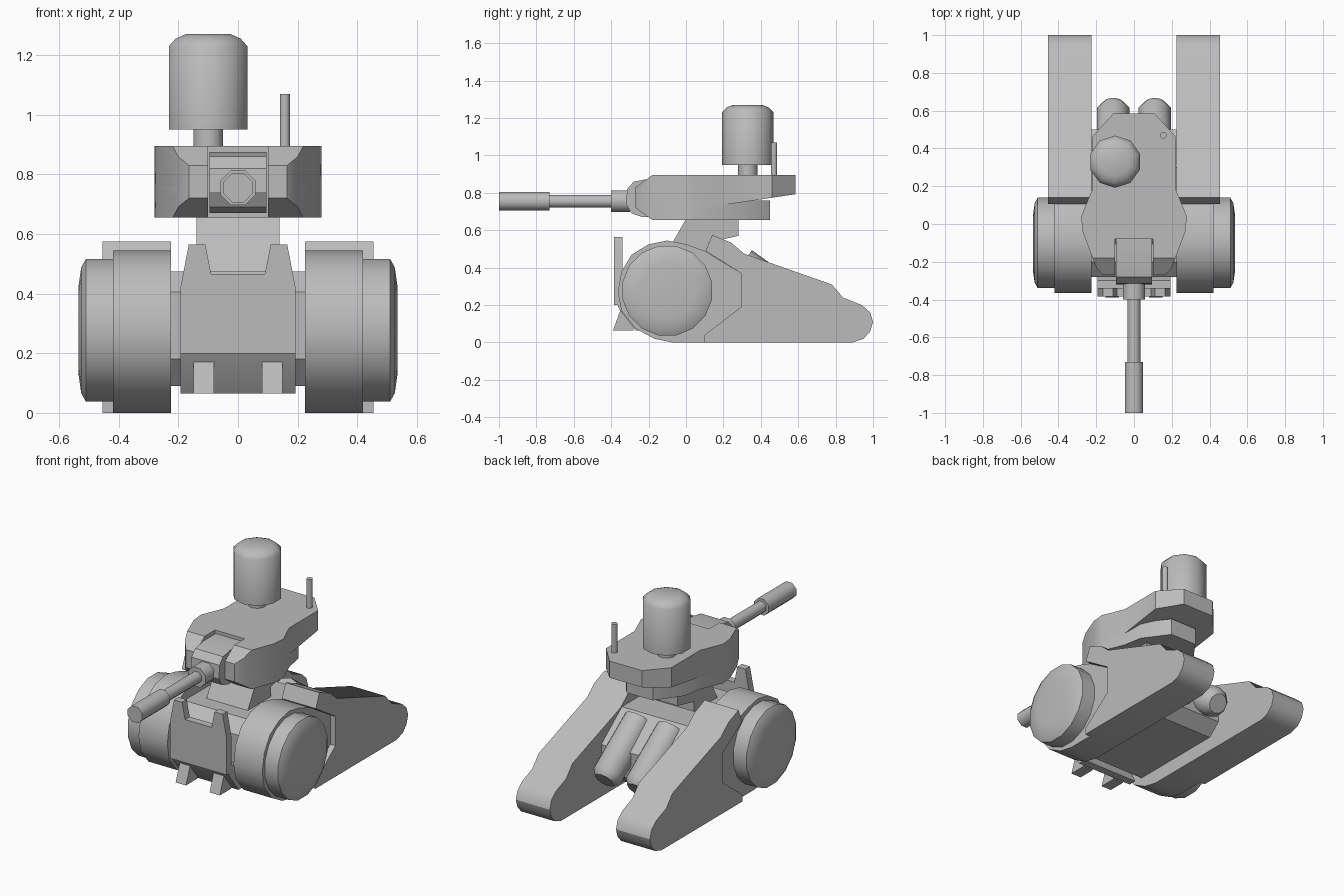
import bpy, bmesh, math
from mathutils import Vector

if "Cube" in bpy.data.objects:
    bpy.data.objects.remove(bpy.data.objects["Cube"])

grey = bpy.data.materials.new("plain_grey")
grey.use_nodes = True
grey.diffuse_color = (0.5, 0.5, 0.5, 1)
grey.node_tree.nodes["Principled BSDF"].inputs["Base Color"].default_value = (0.5, 0.5, 0.5, 1)


def finish(name, bm, angle=32):
    bmesh.ops.recalc_face_normals(bm, faces=bm.faces)
    mesh = bpy.data.meshes.new(name)
    bm.to_mesh(mesh)
    bm.free()
    mesh.materials.append(grey)
    obj = bpy.data.objects.new(name, mesh)
    bpy.context.collection.objects.link(obj)
    bpy.ops.object.select_all(action='DESELECT')
    obj.select_set(True)
    bpy.context.view_layer.objects.active = obj
    bpy.ops.object.shade_smooth_by_angle(angle=math.radians(angle))
    return obj


def prism(name, outline, axis, start, end, cuts=()):
    """Extrude an outline along x, y or z, then trim it with (point, outward normal) planes."""
    place = {'x': lambda p, t: (t, p[0], p[1]),
             'y': lambda p, t: (p[0], t, p[1]),
             'z': lambda p, t: (p[0], p[1], t)}[axis]
    bm = bmesh.new()
    face = bm.faces.new([bm.verts.new(place(p, start)) for p in outline])
    ext = bmesh.ops.extrude_face_region(bm, geom=[face], use_keep_orig=True)
    shift = Vector(place((0, 0), end - start))
    bmesh.ops.translate(bm, vec=shift, verts=[g for g in ext['geom'] if isinstance(g, bmesh.types.BMVert)])
    for point, normal in cuts:
        geom = bm.verts[:] + bm.edges[:] + bm.faces[:]
        bmesh.ops.bisect_plane(bm, geom=geom, plane_co=point, plane_no=normal, clear_outer=True)
        bmesh.ops.holes_fill(bm, edges=[e for e in bm.edges if e.is_boundary], sides=0)
    return finish(name, bm)


def turned(name, rings, origin, direction, sides, angle=46):
    """Solid of revolution from (distance, radius) rings along a direction."""
    rot = Vector(direction).to_track_quat('Z', 'Y')
    bm = bmesh.new()
    loops = []
    for dist, r in rings:
        loop = []
        for i in range(sides):
            a = 2 * math.pi * (i + 0.5) / sides
            loop.append(bm.verts.new(Vector(origin) + rot @ Vector((r * math.cos(a), r * math.sin(a), dist))))
        loops.append(loop)
    for low, high in zip(loops, loops[1:]):
        for i in range(sides):
            j = (i + 1) % sides
            bm.faces.new((low[i], low[j], high[j], high[i]))
    bm.faces.new(loops[0])
    bm.faces.new(loops[-1])
    return finish(name, bm, angle)


def mirrored(half):
    """Complete a half outline (positive x) to a symmetric one."""
    return half + [(-x, y) for x, y in reversed(half)]


# Legs, wheel hubs, caps, thrusters and feet on both sides
leg = [(.1, 0), (.89, 0), (.95, .02), (.985, .06), (1, .11), (.985, .16), (.94, .2), (.84, .24),
       (.78, .31), (.31, .475), (.24, .535), (.14, .575), (.105, .49), (.295, .37), (.295, .19), (.1, .04)]
hub = [(.1, 0), (.1, .04), (.295, .19), (.295, .37), (.1, .49), (0, .525), (-.1, .545), (-.2, .525),
       (-.29, .47), (-.345, .38), (-.365, .27), (-.345, .17), (-.27, .075), (-.17, .02), (-.07, 0)]
for side, s in (("left", 1), ("right", -1)):
    prism(side + "_leg", leg, 'x', s * .225, s * .455)
    prism(side + "_hub", hub, 'x', s * .225, s * .42)
    turned(side + "_hub_cap", [(0, .244), (.09, .244), (.106, .215), (.115, .15)],
           (s * .42, -.1, .277), (s, 0, 0), 16)
    turned(side + "_thruster", [(0, .09), (.37, .09), (.41, .06)],
           (s * .11, .3, .42), (0, .81, -.58), 10)
    prism(side + "_front_foot", [(-.35, .175), (-.39, .065), (-.28, .065), (-.28, .175)],
          'x', s * .08, s * .15)

# Lower body and neck
prism("body", [(-.28, .18), (-.28, .405), (-.2, .475), (.3, .475), (.5, .32), (.5, .16),
               (.42, .09), (-.2, .09)], 'x', -.225, .225)
prism("neck", [(-.12, .45), (0, .66), (.28, .66), (.28, .57), (.12, .535), (.12, .45)], 'x', -.14, .14)

# Front shield and chin
prism("front_shield", mirrored([(.09, .465), (.11, .565), (.165, .565), (.193, .42), (.193, .2)]),
      'y', -.385, -.34)
prism("chin", [(-.385, .24), (-.355, .175), (-.27, .065), (-.22, .065), (-.3, .24)], 'x', -.193, .193)

# Turret: slab with sloped rear underside over a shorter lower block
front = [(.1, -.08), (.1, -.27), (.165, -.27), (.2, -.23), (.272, -.04), (.28, .04), (.222, .18)]
chamfers = [((0, -.18, .895), (0, -.065, .09)), ((0, -.18, .655), (0, -.065, -.09))]
underside = ((0, .2, .735), (0, .15, -1))
prism("turret_slab", mirrored(front + [(.222, .46), (.11, .585)]), 'z', .655, .895, chamfers + [underside])
prism("turret_base", mirrored(front + [(.2, .3), (.09, .45)]), 'z', .655, .76, chamfers[1:])

# Gun
prism("gun_mantlet", [(-.07, .67), (-.07, .875), (-.2, .875), (-.28, .86), (-.315, .82),
                      (-.32, .74), (-.29, .69), (-.23, .67)], 'x', -.095, .095)
for name, y, length, r in (("gun_collar", -.3, .1, .063), ("gun_barrel", -.38, .36, .036),
                           ("gun_muzzle", -.73, .27, .053)):
    turned(name, [(0, r), (length, r)], (0, y, .755), (0, -1, 0), 8)

# Roof sensor and antenna
turned("sensor_post", [(0, .052), (.08, .052)], (-.1, .33, .88), (0, 0, 1), 10)
turned("sensor_canister", [(0, .138), (.28, .138), (.305, .115), (.32, .08)],
       (-.1, .33, .95), (0, 0, 1), 10)
turned("antenna", [(0, .018), (.19, .018)], (.157, .47, .88), (0, 0, 1), 8)
